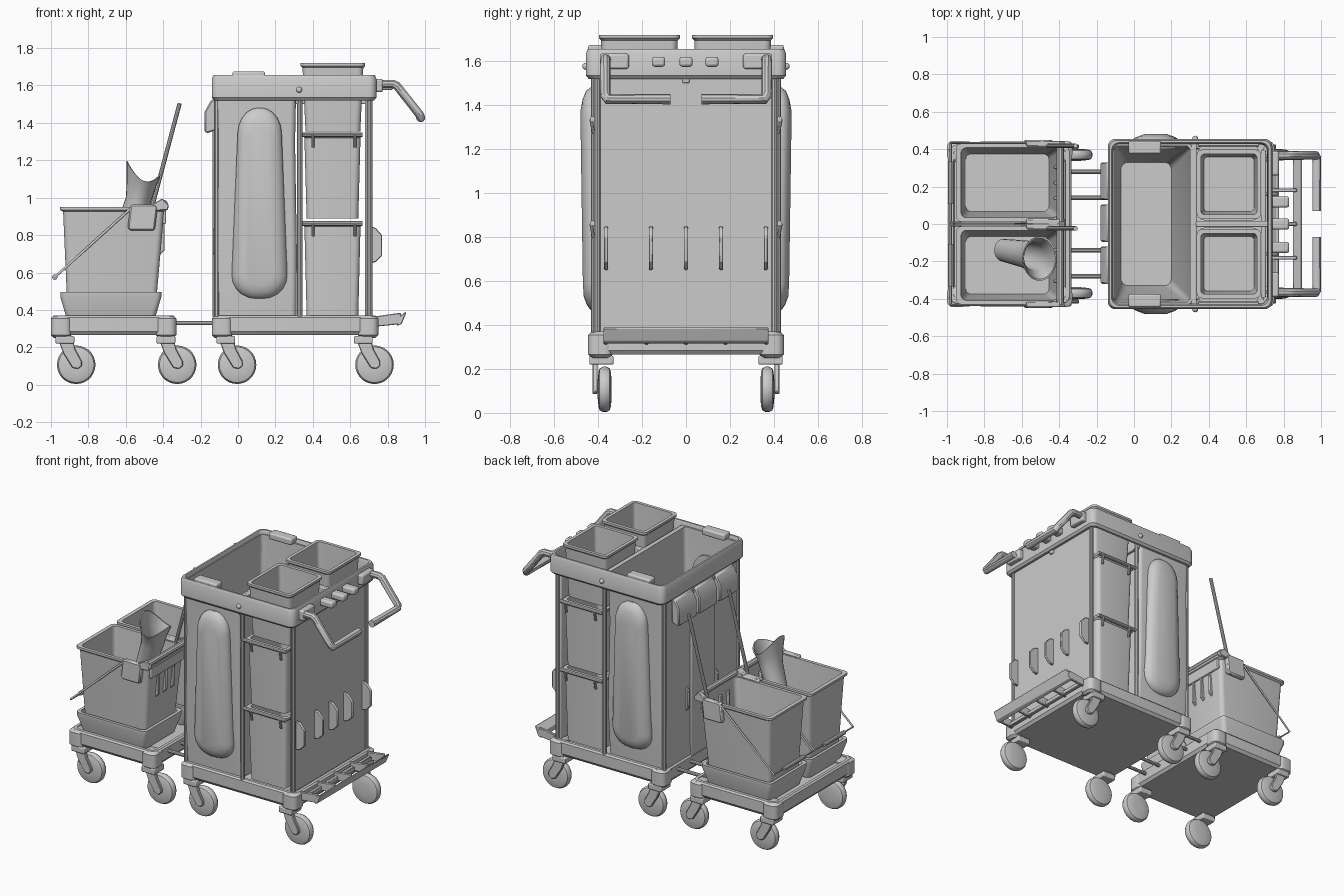
import bpy, bmesh, math

if "Cube" in bpy.data.objects:
    bpy.data.objects.remove(bpy.data.objects["Cube"])


def finish(name, bm, bevel=0):
    bmesh.ops.recalc_face_normals(bm, faces=bm.faces)
    me = bpy.data.meshes.new(name)
    bm.to_mesh(me)
    bm.free()
    ob = bpy.data.objects.new(name, me)
    bpy.context.collection.objects.link(ob)
    if bevel:
        m = ob.modifiers.new("bevel", 'BEVEL')
        m.width, m.segments, m.limit_method = bevel, 2, 'ANGLE'
    return ob


def skin(name, rings, closed=False, caps=(True, True)):
    """Join rings of points with quads."""
    bm = bmesh.new()
    vs = [[bm.verts.new(p) for p in r] for r in rings]
    n = len(vs[0])
    pairs = list(zip(vs, vs[1:])) + ([(vs[-1], vs[0])] if closed else [])
    for a, b in pairs:
        for i in range(n):
            j = (i + 1) % n
            bm.faces.new((a[i], a[j], b[j], b[i]))
    if not closed:
        for cap, r in zip(caps, (vs[0], vs[-1])):
            if cap:
                bm.faces.new(r)
    return finish(name, bm)


def rrect(x0, x1, y0, y1, z, r):
    """Rounded rectangle at height z."""
    pts = []
    for k, (cx, cy) in enumerate(((x1-r, y1-r), (x0+r, y1-r), (x0+r, y0+r), (x1-r, y0+r))):
        for i in range(6):
            a = math.pi / 2 * (k + i / 5)
            pts.append((cx + r*math.cos(a), cy + r*math.sin(a), z))
    return pts


def box(name, x0, x1, y0, y1, z0, z1, bevel=0.006):
    bm = bmesh.new()
    bmesh.ops.create_cube(bm, size=1)
    for v in bm.verts:
        v.co = ((x0+x1)/2 + v.co.x*(x1-x0), (y0+y1)/2 + v.co.y*(y1-y0), (z0+z1)/2 + v.co.z*(z1-z0))
    return finish(name, bm, bevel)


def prism(name, pts, y0, y1, bevel=0.004):
    """Side profile (x, z) pushed from y0 to y1."""
    ob = skin(name, [[(x, y, z) for x, z in pts] for y in (y0, y1)])
    m = ob.modifiers.new("bevel", 'BEVEL')
    m.width, m.limit_method = bevel, 'ANGLE'
    return ob


def tube(name, pts, r):
    cu = bpy.data.curves.new(name, 'CURVE')
    cu.dimensions, cu.bevel_depth, cu.bevel_resolution, cu.use_fill_caps = '3D', r, 3, True
    sp = cu.splines.new('POLY')
    sp.points.add(len(pts) - 1)
    for p, c in zip(sp.points, pts):
        p.co = (*c, 1)
    tmp = bpy.data.objects.new(name + "_path", cu)
    bpy.context.collection.objects.link(tmp)
    me = bpy.data.meshes.new_from_object(tmp.evaluated_get(bpy.context.evaluated_depsgraph_get()))
    bpy.data.objects.remove(tmp)
    ob = bpy.data.objects.new(name, me)
    bpy.context.collection.objects.link(ob)
    return ob


def tub(name, x0, x1, y0, y1, z0, z1, taper, lip=0.01, wall=0.012, r=0.03):
    """Open tapered bucket with a small outward lip."""
    t, w, l = taper, wall, lip
    return skin(name, [
        rrect(x0+l+t, x1-l-t, y0+l+t, y1-l-t, z0, r),
        rrect(x0+l, x1-l, y0+l, y1-l, z1-0.025, r),
        rrect(x0, x1, y0, y1, z1-0.015, r), rrect(x0, x1, y0, y1, z1, r),
        rrect(x0+l+w, x1-l-w, y0+l+w, y1-l-w, z1, r*0.8),
        rrect(x0+l+w+t, x1-l-w-t, y0+l+w+t, y1-l-w-t, z0+w, r*0.8)])


# Bases with corner bosses, and swivel casters
for nm, x0, x1, wheels in (("cart", -0.14, 0.75, (-0.005, 0.73)), ("bucket", -1.0, -0.33, (-0.865, -0.325))):
    skin(nm + "_base", [
        rrect(x0+.02, x1-.02, -.42, .42, .265, .05), rrect(x0+.005, x1-.005, -.435, .435, .285, .05),
        rrect(x0+.005, x1-.005, -.435, .435, .36, .05), rrect(x0+.015, x1-.015, -.425, .425, .37, .045),
        rrect(x0+.035, x1-.035, -.405, .405, .37, .03), rrect(x0+.04, x1-.04, -.40, .40, .345, .03)])
    for s in (-1, 1):
        for cx in (x0 + .055, x1 - .055):
            skin(nm + "_corner", [rrect(cx-.055+d, cx+.055-d, s*.39-.055+d, s*.39+.055-d, z, .035)
                                  for d, z in ((.015, .25), (0, .265), (0, .355), (.012, .366))])
        for wx in wheels:
            box(nm + "_caster_mount", wx-.11, wx-.01, s*.385-.055, s*.385+.055, .22, .26)
            prism(nm + "_caster_arm", [(wx-.1, .25), (wx-.02, .25), (wx-.005, .19), (wx+.03, .125), (wx+.03, .1),
                                       (wx+.01, .085), (wx-.02, .09), (wx-.07, .17)], s*.402, s*.425)
            wheel = []
            for r, y in ((.04, .338), (.08, .342), (.095, .347), (.103, .362), (.103, .378), (.095, .393), (.08, .398), (.04, .402)):
                wheel.append([(wx + r*math.cos(a*math.pi/14), s*y, .107 + r*math.sin(a*math.pi/14)) for a in range(28)])
            skin(nm + "_wheel", wheel)

# Rods linking the two bases
for y in (-.28, -.14, .14, .28):
    tube("link_rod", [(-.36, y, .33), (-.12, y, .33)], .012)

# Top frame and dividers
skin("top_frame", [rrect(-.14+d, .74-d, -.455+d, .455-d, z, .04) for d, z in
     ((.012, 1.52), (0, 1.535), (0, 1.635), (.008, 1.655), (.02, 1.655), (.026, 1.64), (.028, 1.52))], closed=True)
box("frame_cross_divider", .308, .335, -.43, .43, 1.5, 1.63)
box("frame_long_divider", .33, .72, -.016, .016, 1.5, 1.63)

# Waste bag, open at the top
skin("waste_bag", [
    rrect(-.125, .312, -.405, .405, .36, .03), rrect(-.118, .315, -.425, .425, .7, .03),
    rrect(-.115, .305, -.42, .42, 1.3, .03), rrect(-.12, .312, -.43, .43, 1.63, .03),
    rrect(-.108, .30, -.418, .418, 1.63, .025), rrect(-.09, .27, -.39, .39, .8, .03), rrect(-.07, .2, -.33, .33, .39, .04)])

# Upright posts and the end panel
for s in (-1, 1):
    for x, y in ((-.115, .405), (.33, .42), (.705, .402)):
        tube("upright_post", [(x, s*y, .34), (x, s*y, 1.56)], .014)
    bm = bmesh.new()
    bmesh.ops.create_uvsphere(bm, u_segments=12, v_segments=8, radius=.016)
    bmesh.ops.translate(bm, verts=bm.verts, vec=(.327, s*.456, 1.577))
    finish("frame_knob", bm)
    # Soft side pouch
    rings = []
    for d, y in ((0, .40), (0, .435), (.01, .455), (.035, .47), (.07, .48)):
        ring = rrect(-.03+d, .26-d, .46+d, 1.48-d*1.5, 0, .13-d)
        rings.append([(.12+(x-.12)*(1.06-.28*(z-.46)), s*(y - .02*max(0, .75-z)/.3*(y > .43)), z) for x, z, _ in ring])
    skin("side_pouch", rings)
    # Bag clip on the rim
    box("bag_clip", -.03, .145, s*.41-.035, s*.41+.035, 1.63, 1.675, .01)
    # Drawers on each side
    for z0, z1 in ((.37, .87), (.89, 1.345)):
        lo, hi = sorted((s*.02, s*.42))
        tub("drawer", .345, .665, lo, hi, z0, z1, .012)
        tube("drawer_lip", [(.345, s*.425, z1-.008), (.665, s*.425, z1-.008)], .013)
        for x in (.4, .625):
            tube("drawer_hook", [(x, s*.432, z1-.01), (x, s*.42, z1-.075)], .008)
    # Upper bins
    lo, hi = sorted((s*.028, s*.397))
    tub("upper_bin", .335, .68, lo, hi, 1.355, 1.72, .016)
    # Push handle
    box("handle_mount", .73, .775, s*.325-.065, s*.325+.065, 1.565, 1.635, .01)
    tube("push_handle", [(.75, s*.365, 1.608), (.83, s*.367, 1.608), (.85, s*.367, 1.598), (.97, s*.367, 1.445),
                         (.977, s*.355, 1.428), (.977, s*.07, 1.428)], .024)
box("end_panel", .68, .705, -.397, .397, .36, 1.53)
box("rear_panel", -.135, -.118, -.13, .13, .36, 1.53)

# Fins on both ends, rim hooks and hanging pads
for y in (-.363, -.16, 0, .16, .363):
    prism("end_fin", [(.70, .85), (.735, .84), (.77, .80), (.77, .69), (.735, .655), (.70, .65)], y-.009, y+.009)
    if abs(y) < .3:
        prism("rear_fin", [(-.11, .86), (-.135, .83), (-.135, .7), (-.11, .68)], y-.009, y+.009)
for y in (-.125, 0, .118):
    box("rim_hook", .73, .83, y-.03, y+.03, 1.575, 1.62, .012)
for y in (-.22, .005, .23):
    prism("hanging_pad", [(-.12, 1.53), (-.145, 1.52), (-.178, 1.46), (-.178, 1.35), (-.165, 1.345), (-.12, 1.36)],
          y-.1, y+.1, .008)

# Foot step rack
prism("foot_step_bar", [(.85, .355), (.895, .39), (.90, .385), (.875, .325), (.85, .315)], -.375, .375)
prism("foot_step_lower_bar", [(.75, .345), (.775, .345), (.775, .315), (.75, .315)], -.375, .375)
for y in (-.365, -.18, 0, .18, .365):
    prism("foot_step_rib", [(.73, .365), (.87, .385), (.875, .325), (.73, .31)], y-.01, y+.01)

# Mop buckets with collars, bails, clips, sticks and press bars
for y0, y1 in ((-.43, -.012), (.012, .43)):
    skin("bucket_collar", [rrect(x0, x1, y0+d, y1-d, z, .03) for x0, x1, d, z in (
        (-.915, -.445, .03, .35), (-.95, -.41, .0, .47), (-.95, -.41, .0, .495), (-.93, -.43, .02, .495), (-.91, -.45, .04, .37))])
    skin("mop_bucket", [rrect(x0, x1, y0+d, y1-d, z, .03) for x0, x1, d, z in (
        (-.91, -.445, .045, .36), (-.935, -.395, .012, .925), (-.952, -.378, 0, .935), (-.952, -.378, 0, .95),
        (-.925, -.405, .022, .95), (-.90, -.455, .055, .38))])
    a, b = y0 - .004, y1 + .004
    tube("bucket_bail", [(-.57, a, .945), (-.98, a, .575), (-.98, b, .575), (-.57, b, .945)], .007)
    tube("bail_grip", [(-.98, a+.1, .575), (-.98, b-.1, .575)], .015)
    for y in (y0, y1):
        prism("bucket_clip", [(-.575, .965), (-.44, .965), (-.43, .95), (-.445, .825), (-.58, .825), (-.59, .84)],
              y-.018, y+.018, .008)
        prism("press_bracket", [(-.46, .965), (-.405, .995), (-.37, .96), (-.375, .935), (-.44, .93)], y-.015, y+.015)
    tube("press_stick", [(-.465, y1-.012, .93), (-.312, y1-.012, 1.505)], .012)
    tube("press_bar", [(-.395, y0, .968), (-.395, y1, .968)], .02)
    box("press_plate", -.405, -.385, y0+.03, y1-.03, .86, .965)
    for k in (.3, .5, .7):
        y = y0 + (y1-y0)*k
        prism("bucket_fin", [(-.43, .9), (-.392, .89), (-.392, .72), (-.43, .68)], y-.01, y+.01)

# Flared mop wringer cone standing in the front bucket
rings = []
for inner in (0, 1):
    prof = [(-.70, -.14, .58, .055, 0), (-.59, -.16, .84, .066, 0), (-.535, -.175, .98, .075, 0),
            (-.52, -.18, 1.06, .088, .01), (-.505, -.185, 1.125, .108, .035)]
    for cx, cy, cz, r, wave in (reversed(prof) if inner else prof):
        r -= .008 * inner
        rings.append([(cx + r*.85*math.cos(t), cy + r*1.1*math.sin(t),
                       cz - .35*r*math.cos(t) + wave*math.cos(2*t)) for t in (i*math.pi/12 for i in range(24))])
skin("wringer_cone", rings, closed=True)

# Smooth shading that keeps the edges sharp
for ob in bpy.context.collection.objects:
    ob.select_set(True)
    bpy.context.view_layer.objects.active = ob
bpy.ops.object.shade_smooth_by_angle(angle=math.radians(35))
